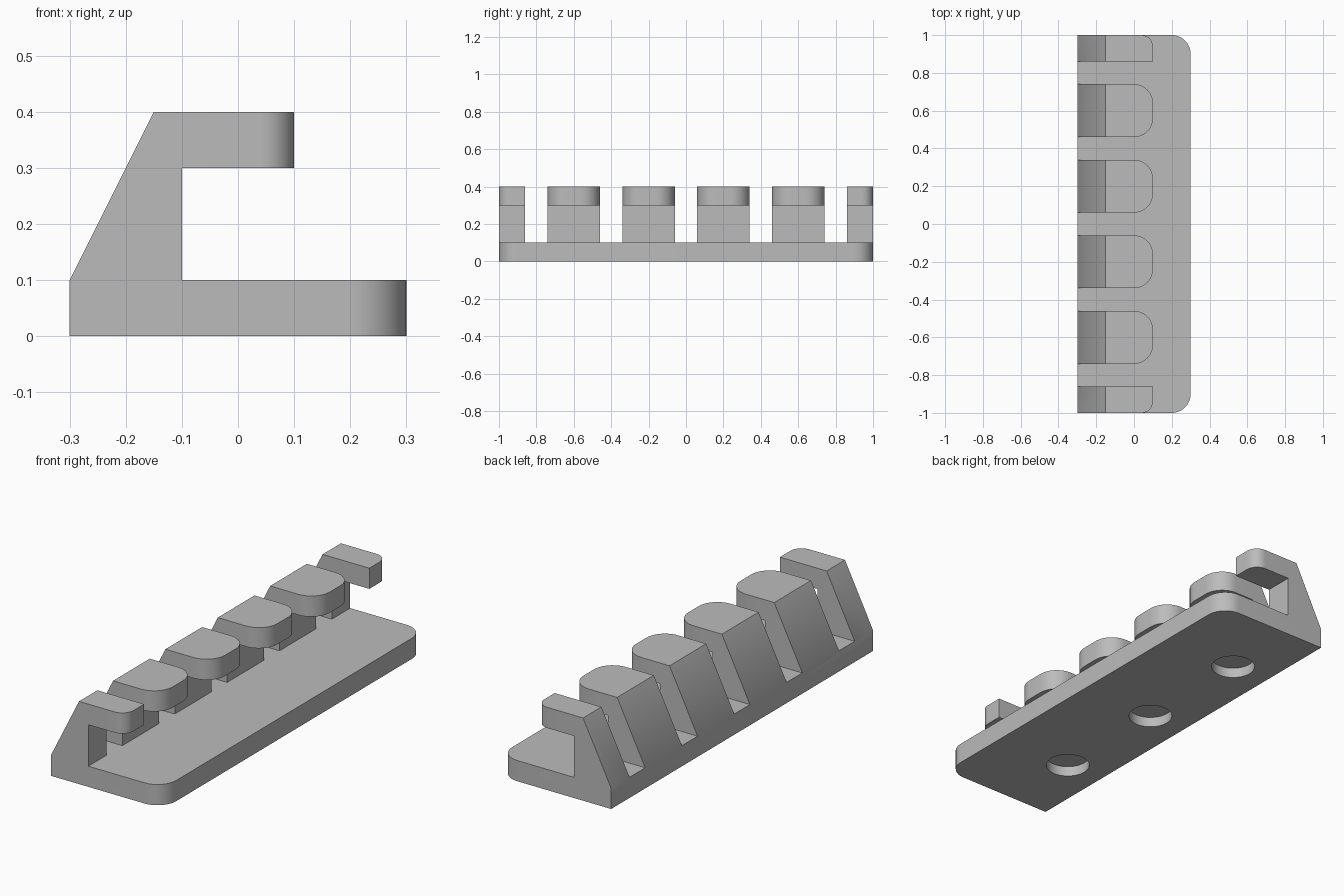
import bpy, bmesh, math
from mathutils import Vector

cube = bpy.data.objects.get("Cube")
if cube:
    bpy.data.objects.remove(cube, do_unlink=True)

grey = bpy.data.materials.new("plain grey")
grey.use_nodes = True
COLOUR = (0.5, 0.5, 0.5, 1)
grey.diffuse_color = COLOUR
grey.node_tree.nodes["Principled BSDF"].inputs["Base Color"].default_value = COLOUR

BACK, FRONT, POST, TIP = -0.3, 0.3, -0.1, 0.1
SLOT = 0.06  # half width of each slot

# Stations along the length: the ends and both sides of every slot
stations = [-1]
for i in range(-2, 3):
    stations += [i * 0.4 - SLOT, i * 0.4 + SLOT]
stations.append(1)

bm = bmesh.new()

# Base plate, divided where the hooks stand
rows = [[bm.verts.new((x, y, 0)) for y in stations] for x in (BACK, POST, FRONT)]
for a, b in zip(rows, rows[1:]):
    for j in range(len(stations) - 1):
        bm.faces.new((a[j], b[j], b[j + 1], a[j + 1]))
floor = bm.faces[:]
top = bmesh.ops.extrude_face_region(bm, geom=floor, use_keep_orig=True)["geom"]
bmesh.ops.translate(bm, vec=(0, 0, 0.1),
                    verts=[g for g in top if isinstance(g, bmesh.types.BMVert)])
bmesh.ops.recalc_face_normals(bm, faces=bm.faces[:])


def is_tooth(face):
    """Top faces at the back, in every second interval, carry a hook."""
    c = face.calc_center_median()
    if c.z < 0.09 or c.x > POST or face.normal.z < 0.9:
        return False
    return any(stations[k] < c.y < stations[k + 1] for k in range(0, len(stations), 2))


# Posts with a sloping back, raised in two steps
teeth = [f for f in bm.faces if is_tooth(f)]
for rise, lean in ((0.2, 0.1), (0.1, 0.05)):
    teeth = bmesh.ops.extrude_discrete_faces(bm, faces=teeth)["faces"]
    for f in teeth:
        middle = f.calc_center_median().x
        for v in f.verts:
            v.co += Vector((lean if v.co.x < middle else 0, 0, rise))

# Hook tips reaching forward from the top of the posts
bm.normal_update()
fronts = [f for f in bm.faces if f.normal.x > 0.9 and f.calc_center_median().z > 0.31]
fronts = bmesh.ops.extrude_discrete_faces(bm, faces=fronts)["faces"]
for f in fronts:
    for v in f.verts:
        v.co.x = TIP

bmesh.ops.dissolve_limit(bm, angle_limit=0.01, verts=bm.verts[:], edges=bm.edges[:])


def round_corners(test, radius):
    """Round the upright edges whose middle passes the test."""
    edges = []
    for e in bm.edges:
        a, b = (v.co for v in e.verts)
        if abs(a.x - b.x) + abs(a.y - b.y) < 1e-4 and test((a + b) / 2):
            edges.append(e)
    bmesh.ops.bevel(bm, geom=edges, offset=radius, offset_type='OFFSET',
                    segments=12, profile=0.5, affect='EDGES', clamp_overlap=False)


round_corners(lambda c: c.x > 0.29 and abs(c.y) > 0.99, 0.1)
round_corners(lambda c: abs(c.x - TIP) < 1e-3 and abs(c.y) < 0.8, 0.1)
round_corners(lambda c: abs(c.x - TIP) < 1e-3 and abs(c.y) > 0.99, 0.06)
bmesh.ops.recalc_face_normals(bm, faces=bm.faces[:])

mesh = bpy.data.meshes.new("hook_rack")
bm.to_mesh(mesh)
bm.free()
mesh.materials.append(grey)
rack = bpy.data.objects.new("hook_rack", mesh)
bpy.context.collection.objects.link(rack)

# Three shallow round pockets in the underside
for y in (-0.6, 0, 0.6):
    bpy.ops.mesh.primitive_cylinder_add(vertices=48, radius=0.1, depth=0.1, location=(-0.1, y, 0))
    cutter = bpy.context.object
    cutter.name = "pocket_cutter"
    cutter.hide_render = True
    cutter.data.materials.append(grey)
    cut = rack.modifiers.new("pocket", 'BOOLEAN')
    cut.operation = 'DIFFERENCE'
    cut.solver = 'EXACT'
    cut.object = cutter
    bpy.context.view_layer.objects.active = rack
    bpy.ops.object.modifier_apply(modifier=cut.name)
    bpy.data.objects.remove(cutter, do_unlink=True)

bpy.ops.object.select_all(action='DESELECT')
rack.select_set(True)
bpy.context.view_layer.objects.active = rack
bpy.ops.object.shade_smooth_by_angle(angle=math.radians(30))
